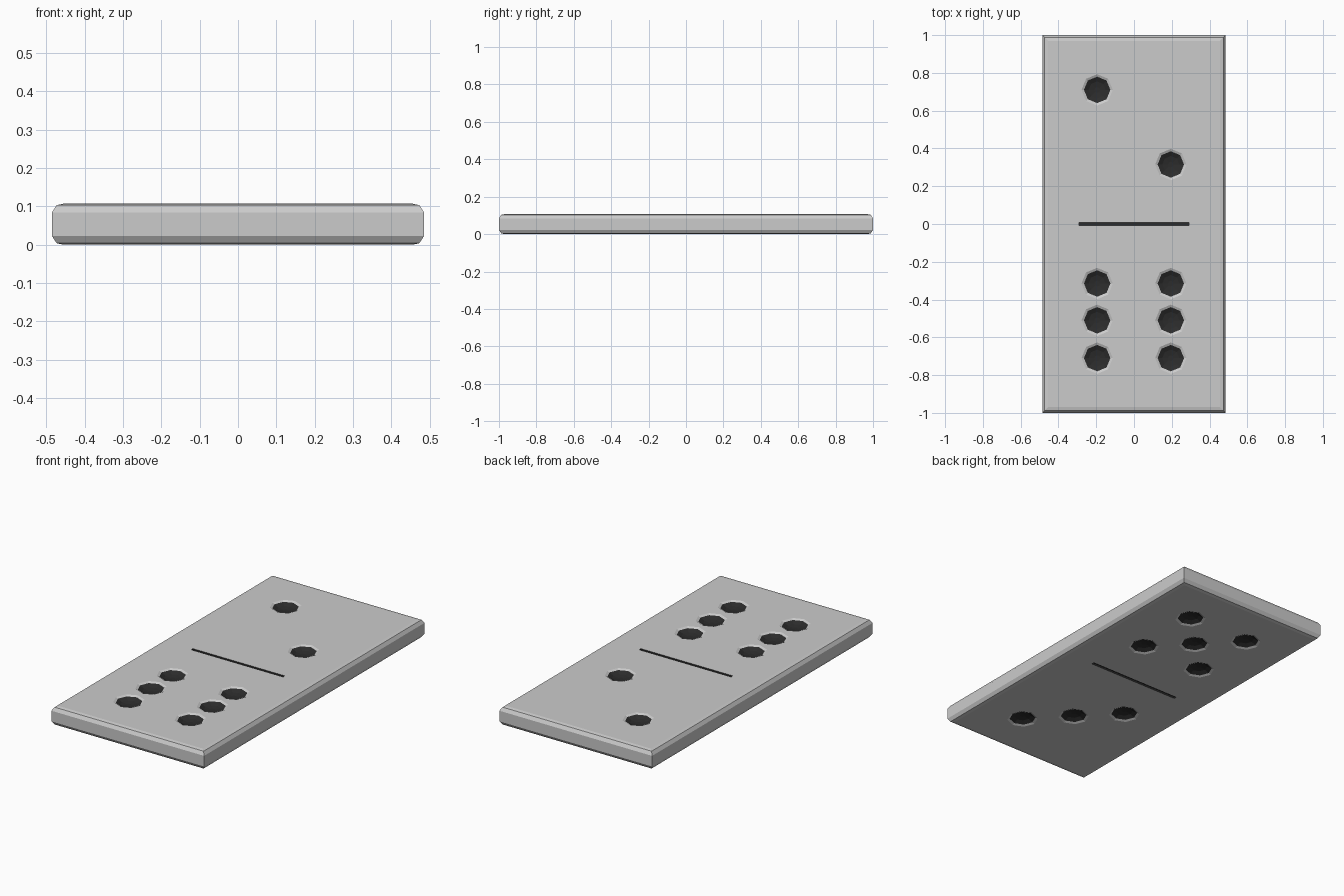
import bpy, bmesh, math

if "Cube" in bpy.data.objects:
    bpy.data.objects.remove(bpy.data.objects["Cube"])

W, L, H = 0.485, 1.0, 0.107      # half width, half length, thickness
PX, PY = 0.195, (0.315, 0.51, 0.71)


def add_object(name, bm):
    bmesh.ops.recalc_face_normals(bm, faces=bm.faces)
    mesh = bpy.data.meshes.new(name)
    bm.to_mesh(mesh)
    bm.free()
    obj = bpy.data.objects.new(name, mesh)
    bpy.context.collection.objects.link(obj)
    return obj


def loft(bm, rings, mats):
    """Stack rings of points into a closed solid; mats gives wall materials."""
    loops = [[bm.verts.new(p) for p in ring] for ring in rings]
    n = len(loops[0])
    for a, b, m in zip(loops, loops[1:], mats):
        for i in range(n):
            j = (i + 1) % n
            bm.faces.new((a[i], a[j], b[j], b[i])).material_index = m
    bm.faces.new(loops[0]).material_index = mats[0]
    bm.faces.new(loops[-1]).material_index = mats[-1]


def rect(x, y, z):
    return [(-x, -y, z), (x, -y, z), (x, y, z), (-x, y, z)]


# Tile body: rounded top and bottom edges, sharp upright corners
profile = [(0.03, 0), (0.012, 0.004), (0, 0.023),
           (0, H - 0.023), (0.012, H - 0.004), (0.03, H)]
bm = bmesh.new()
loft(bm, [rect(W - i, L - i, z) for i, z in profile], [0] * 5)
tile = add_object("domino_tile", bm)

dark = bpy.data.materials.new("dark_paint")
dark.diffuse_color = (0.025, 0.025, 0.025, 1)
dark.use_nodes = True
dark.node_tree.nodes["Principled BSDF"].inputs["Base Color"].default_value = dark.diffuse_color
tile.data.materials.append(None)
tile.data.materials.append(dark)

# Pip dents (grey rim, dark bowl) and divider grooves, on both sides
top = [(-PX, PY[2]), (PX, PY[0])] + [(s * PX, -y) for s in (-1, 1) for y in PY]
bottom = [(s * PX, y) for s in (-1, 1) for y in (PY[0], PY[2])] + [(0, PY[1])]
bottom += [(PX, -PY[2]), (0, -PY[1]), (-PX, -PY[0])]
dish = [(0.083, -0.01), (0.083, 0), (0.07, 0.006), (0.045, 0.018), (0.015, 0.023)]

bm = bmesh.new()
for surface, inward, pips in ((H, -1, top), (0, 1, bottom)):
    for x, y in pips:
        rings = [[(x + r * math.cos(k * math.pi / 4),
                   y + r * math.sin(k * math.pi / 4),
                   surface + inward * d) for k in range(8)] for r, d in dish]
        loft(bm, rings, [0, 0, 1, 1])
    loft(bm, [rect(0.292, 0.008, surface + inward * d) for d in (-0.01, 0.01)], [1])
cutter = add_object("pip_cutter", bm)
cutter.data.materials.append(None)
cutter.data.materials.append(dark)
cutter.hide_render = True

cut = tile.modifiers.new("pips", 'BOOLEAN')
cut.operation = 'DIFFERENCE'
cut.solver = 'EXACT'
cut.object = cutter
bpy.context.view_layer.objects.active = tile
tile.select_set(True)
bpy.ops.object.modifier_apply(modifier="pips")
bpy.data.objects.remove(cutter)
